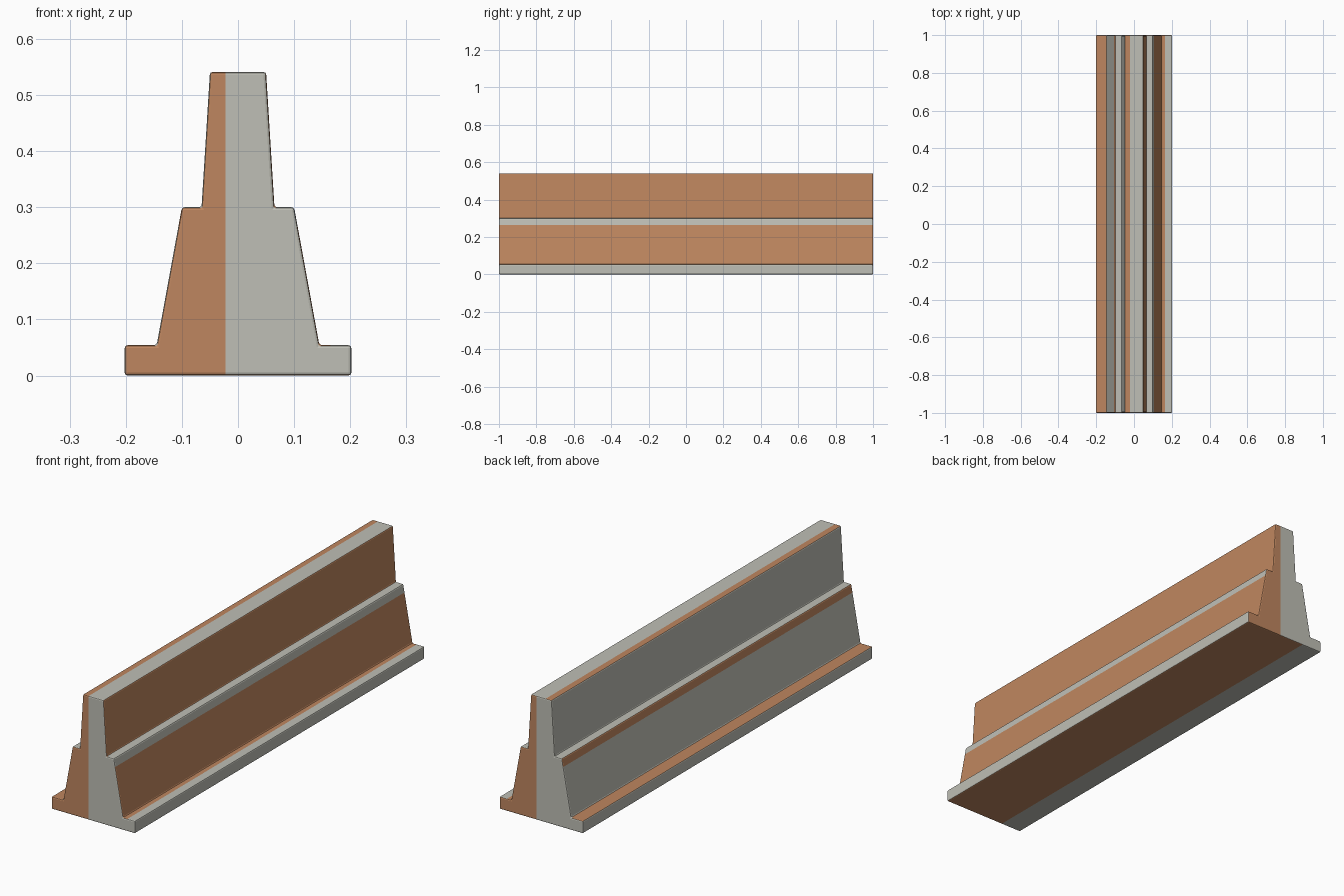
import bpy, bmesh
from mathutils import Vector

if "Cube" in bpy.data.objects:
    bpy.data.objects.remove(bpy.data.objects["Cube"])


def material(name, rgb):
    m = bpy.data.materials.new(name)
    m.diffuse_color = (*rgb, 1)
    m.use_nodes = True
    m.node_tree.nodes["Principled BSDF"].inputs["Base Color"].default_value = m.diffuse_color
    return m


GREY, ORANGE = 0, 1
SPLIT = 0.022     # colour seam on the ends and the top
BAND = 0.265      # lower edge of the band under the ledge

# Right half of the stepped barrier profile (x, z), mirrored to the left
half = [(0.202, 0), (0.202, 0.054), (0.145, 0.054), (0.1, 0.3), (0.065, 0.3), (0.05, 0.541)]
profile = half + [(-x, z) for x, z in reversed(half)]

# Extrude the profile along y
bm = bmesh.new()
face = bm.faces.new([bm.verts.new((x, -1, z)) for x, z in profile])
ext = bmesh.ops.extrude_face_region(bm, geom=[face])
moved = [g for g in ext["geom"] if isinstance(g, bmesh.types.BMVert)]
bmesh.ops.translate(bm, verts=moved, vec=(0, 2, 0))
bmesh.ops.recalc_face_normals(bm, faces=bm.faces)

# Soften every edge a little
bmesh.ops.bevel(bm, geom=bm.edges[:], offset=0.005, segments=2, profile=0.5,
                affect='EDGES', clamp_overlap=True)

# Cut the colour seams
cuts = [((0, 0, BAND), (0, 0, 1))] + [((x, 0, 0), (1, 0, 0)) for x in (-0.1, -SPLIT, SPLIT, 0.165)]
for co, no in cuts:
    bmesh.ops.bisect_plane(bm, geom=bm.verts[:] + bm.edges[:] + bm.faces[:],
                           plane_co=Vector(co), plane_no=Vector(no), dist=1e-6)


def colour(f):
    c, n = f.calc_center_median(), f.normal
    if abs(n.y) > 0.75:                       # ends
        return ORANGE if c.x * n.y > SPLIT else GREY
    if n.z < -0.75:                           # underside
        return ORANGE if c.x > -0.1 else GREY
    if c.z < 0.06 and n.z > 0.75:             # foot tops
        return ORANGE if c.x < 0.165 else GREY
    if c.z > 0.53 and n.z > 0.75:             # crest
        return ORANGE if c.x < -SPLIT else GREY
    if n.z > 0.75 or c.z < 0.052:             # ledges and foot edges
        return GREY
    band = BAND < c.z < 0.3 and abs(c.x) > 0.08
    return ORANGE if (c.x > 0) != band else GREY


for f in bm.faces:
    f.material_index = colour(f)

mesh = bpy.data.meshes.new("barrier")
bm.to_mesh(mesh)
bm.free()
mesh.materials.append(material("concrete grey", (0.52, 0.52, 0.465)))
mesh.materials.append(material("rust orange", (0.52, 0.24, 0.115)))
barrier = bpy.data.objects.new("barrier", mesh)
bpy.context.collection.objects.link(barrier)
